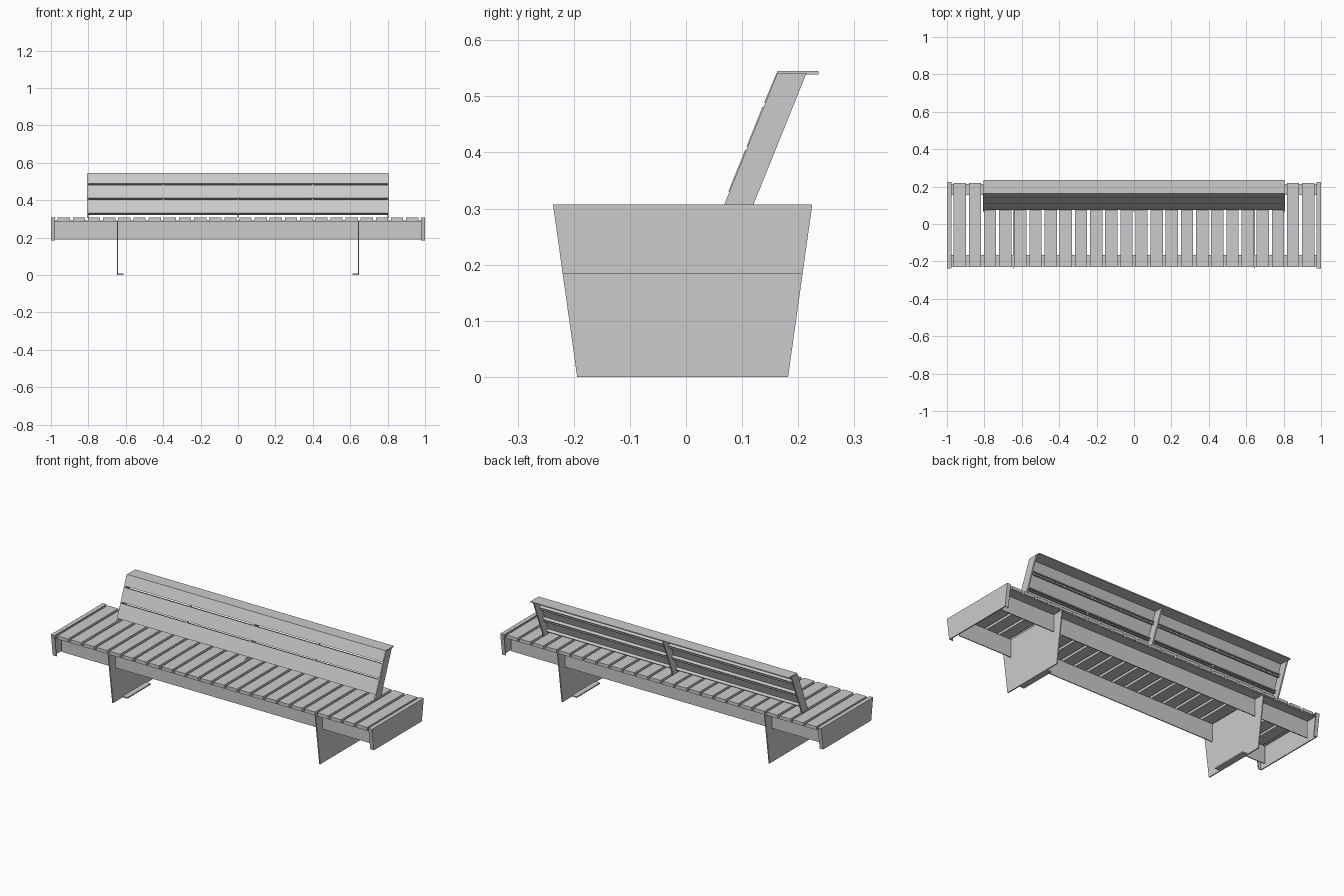
import bpy, bmesh
from mathutils import Vector

if "Cube" in bpy.data.objects:
    bpy.data.objects.remove(bpy.data.objects["Cube"])

SEAT_TOP = 0.307
YC = -0.006            # centre line of the seat frame


def prism(name, outline, x0, x1):
    """Extrude a closed (y, z) outline from x0 to x1."""
    bm = bmesh.new()
    face = bm.faces.new([bm.verts.new((x0, y, z)) for y, z in outline])
    ext = bmesh.ops.extrude_face_region(bm, geom=[face])
    moved = [v for v in ext["geom"] if isinstance(v, bmesh.types.BMVert)]
    bmesh.ops.translate(bm, verts=moved, vec=(x1 - x0, 0, 0))
    bmesh.ops.recalc_face_normals(bm, faces=bm.faces)
    me = bpy.data.meshes.new(name)
    bm.to_mesh(me)
    bm.free()
    ob = bpy.data.objects.new(name, me)
    bpy.context.collection.objects.link(ob)
    return ob


def box(name, x, y, z):
    return prism(name, [(y[0], z[0]), (y[1], z[0]), (y[1], z[1]), (y[0], z[1])], x[0], x[1])


def half(z):
    """Half depth of the tapered side silhouette at height z."""
    return 0.188 + 0.043 * z / SEAT_TOP


def taper(z0, z1):
    return [(YC - half(z0), z0), (YC + half(z0), z0), (YC + half(z1), z1), (YC - half(z1), z1)]


# seat slats
for i in range(24):
    x = (i - 11.5) * 0.081
    box(f"seat_slat_{i + 1}", (x - 0.033, x + 0.033), (YC - 0.224, YC + 0.224), (0.29, 0.306))

# angle rails: inset web with a flange pointing outwards under the slats
for name, s in (("front", -1), ("back", 1)):
    prof = [(0.161, 0.19), (0.166, 0.19), (0.166, 0.285), (0.22, 0.285), (0.22, 0.29), (0.161, 0.29)]
    prism(f"{name}_rail", [(YC + s * y, z) for y, z in prof], -0.978, 0.978)

for side, s in (("left", -1), ("right", 1)):
    # tapered end plate with narrow top and side lips
    prism(f"{side}_end_plate", taper(0.183, SEAT_TOP), s * 1.0, s * 0.994)
    box(f"{side}_end_top_lip", (s * 0.995, s * 0.976), (YC - 0.23, YC + 0.23), (0.302, SEAT_TOP))
    for name, d in (("front", -1), ("back", 1)):
        a, b = half(0.183), half(SEAT_TOP)
        prism(f"{side}_end_{name}_lip",
              [(YC + d * a, 0.183), (YC + d * b, SEAT_TOP),
               (YC + d * (b - 0.005), SEAT_TOP), (YC + d * (a - 0.005), 0.183)],
              s * 0.995, s * 0.978)
    # leg plate and its inward foot flange
    prism(f"{side}_leg", taper(0.0, 0.289), s * 0.648, s * 0.642)
    box(f"{side}_foot", (s * 0.643, s * 0.612), (YC - 0.104, YC + 0.104), (0.0, 0.007))

# leaning backrest supports
for name, x in (("left", -0.804), ("middle", 0), ("right", 0.804)):
    prism(f"{name}_back_support",
          [(0.067, 0.304), (0.119, 0.304), (0.215, 0.542), (0.163, 0.542)], x - 0.004, x + 0.004)

# folded backrest boards, drawn along the lean (u) and away from the front (n)
base = Vector((0.067, 0.304))
u = Vector((0.096, 0.238)).normalized()
n = Vector((u.y, -u.x))


def lean(z, depth):
    p = base + u * ((z - base.y) / u.y) + n * depth
    return (p.x, p.y)


t = 0.005
for i, (z0, z1) in enumerate(((0.33, 0.404), (0.41, 0.481))):
    prism(f"back_board_{i + 1}",
          [lean(z0, -0.002), lean(z1, -0.002), lean(z1, 0.022), lean(z1 - t, 0.022),
           lean(z1 - t, t), lean(z0 + t, t), lean(z0 + t, 0.022), lean(z0, 0.022)], -0.805, 0.805)

# top board folds back into a level cap with a turned-down edge
prism("back_top_board",
      [lean(0.488, -0.002), (0.163, 0.545), (0.236, 0.545), (0.236, 0.539), (0.168, 0.539),
       lean(0.488 + t, t), lean(0.488 + t, 0.022), lean(0.488, 0.022)], -0.805, 0.805)

# small clips tying the boards together behind the gaps
for side, x in (("left", -0.4), ("right", 0.4)):
    for j, z in enumerate((0.407, 0.4845)):
        prism(f"{side}_board_clip_{j + 1}",
              [lean(z - 0.005, 0.003), lean(z + 0.005, 0.003), lean(z + 0.005, 0.02), lean(z - 0.005, 0.02)],
              x - 0.004, x + 0.004)
